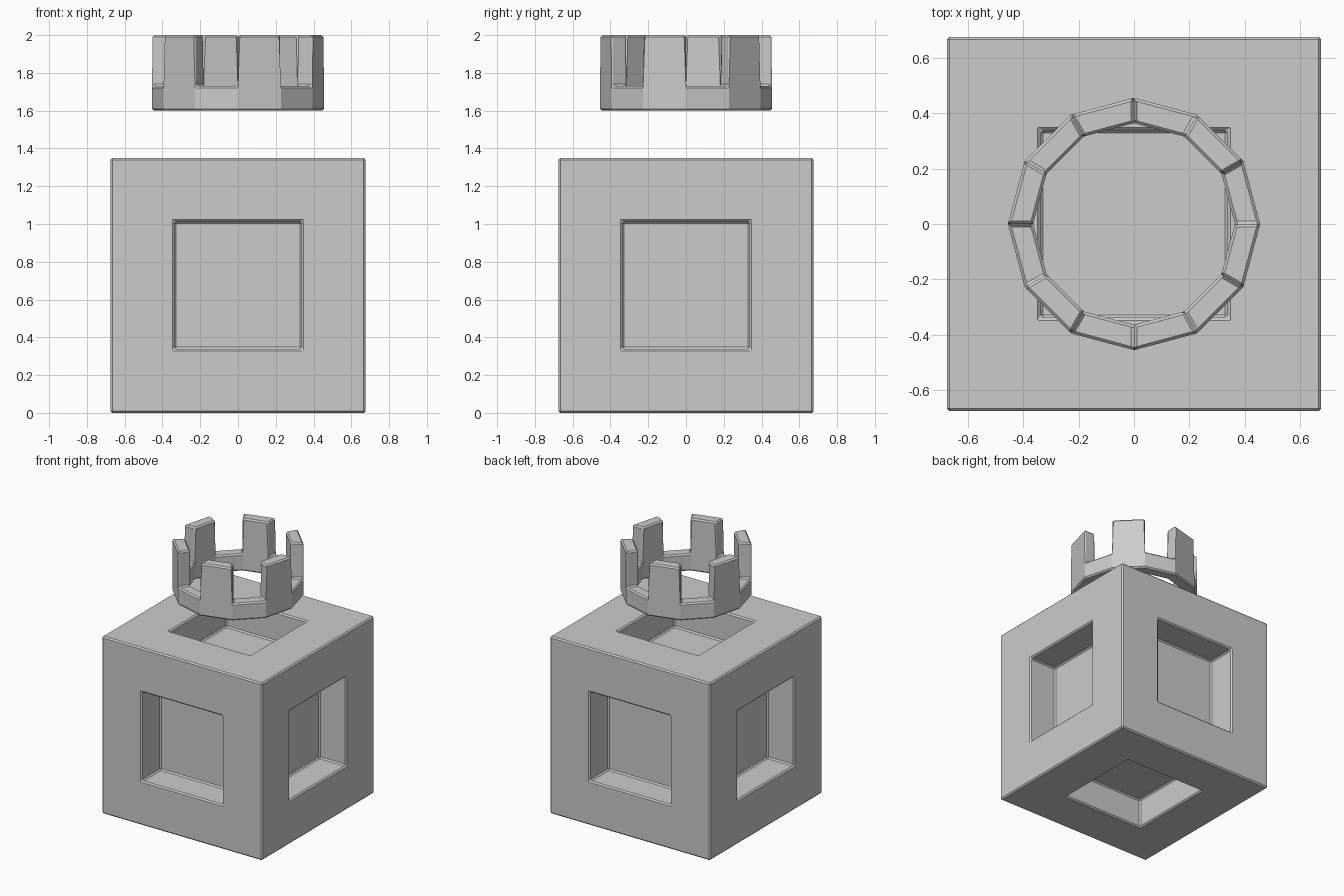
import bpy, bmesh
from math import cos, sin, radians

if "Cube" in bpy.data.objects:
    bpy.data.objects.remove(bpy.data.objects["Cube"])

BEVEL = 0.01


def finish(bm, name):
    bmesh.ops.recalc_face_normals(bm, faces=bm.faces)
    mesh = bpy.data.meshes.new(name)
    bm.to_mesh(mesh)
    bm.free()
    obj = bpy.data.objects.new(name, mesh)
    bpy.context.collection.objects.link(obj)
    mod = obj.modifiers.new("chamfer", 'BEVEL')
    mod.width = BEVEL
    mod.segments = 1
    mod.limit_method = 'ANGLE'
    mod.angle_limit = radians(40)
    return obj


# Cube block with a square recess in each of its six faces
SIZE = 1.35
bm = bmesh.new()
bmesh.ops.create_cube(bm, size=SIZE)
faces = list(bm.faces)
bmesh.ops.inset_individual(bm, faces=faces, thickness=SIZE / 4, use_even_offset=True)
floors = bmesh.ops.extrude_discrete_faces(bm, faces=faces)["faces"]
for f in floors:
    shift = f.calc_center_median().normalized() * -0.225
    bmesh.ops.translate(bm, verts=f.verts, vec=shift)
bmesh.ops.translate(bm, verts=bm.verts, vec=(0, 0, SIZE / 2))
finish(bm, "recessed_block")

# Floating twelve-sided crown: a band with every other segment raised
SIDES, OUTER, INNER = 12, 0.455, 0.364
BOTTOM, BAND_TOP, TOP = 1.60, 1.73, 2.0
bm = bmesh.new()


def loop(r, z):
    return [bm.verts.new((r * cos(radians(30 * i)), r * sin(radians(30 * i)), z))
            for i in range(SIDES)]


loops = [loop(OUTER, BOTTOM), loop(OUTER, BAND_TOP),
         loop(INNER, BAND_TOP), loop(INNER, BOTTOM)]
raised = []
for k in range(4):
    a, b = loops[k], loops[(k + 1) % 4]
    for i in range(SIDES):
        j = (i + 1) % SIDES
        f = bm.faces.new((a[i], a[j], b[j], b[i]))
        if k == 1 and i % 2 == 1:
            raised.append(f)
bmesh.ops.recalc_face_normals(bm, faces=bm.faces)
tops = bmesh.ops.extrude_discrete_faces(bm, faces=raised)["faces"]
for f in tops:
    bmesh.ops.translate(bm, verts=f.verts, vec=(0, 0, TOP - BAND_TOP))

# Merge each raised wall with the band wall below it
bm.normal_update()
flat = [e for e in bm.edges if len(e.link_faces) == 2
        and e.calc_face_angle() < 0.01
        and all(abs(v.co.z - BAND_TOP) < 1e-4 for v in e.verts)]
bmesh.ops.dissolve_edges(bm, edges=flat, use_verts=False)
finish(bm, "crown_ring")
